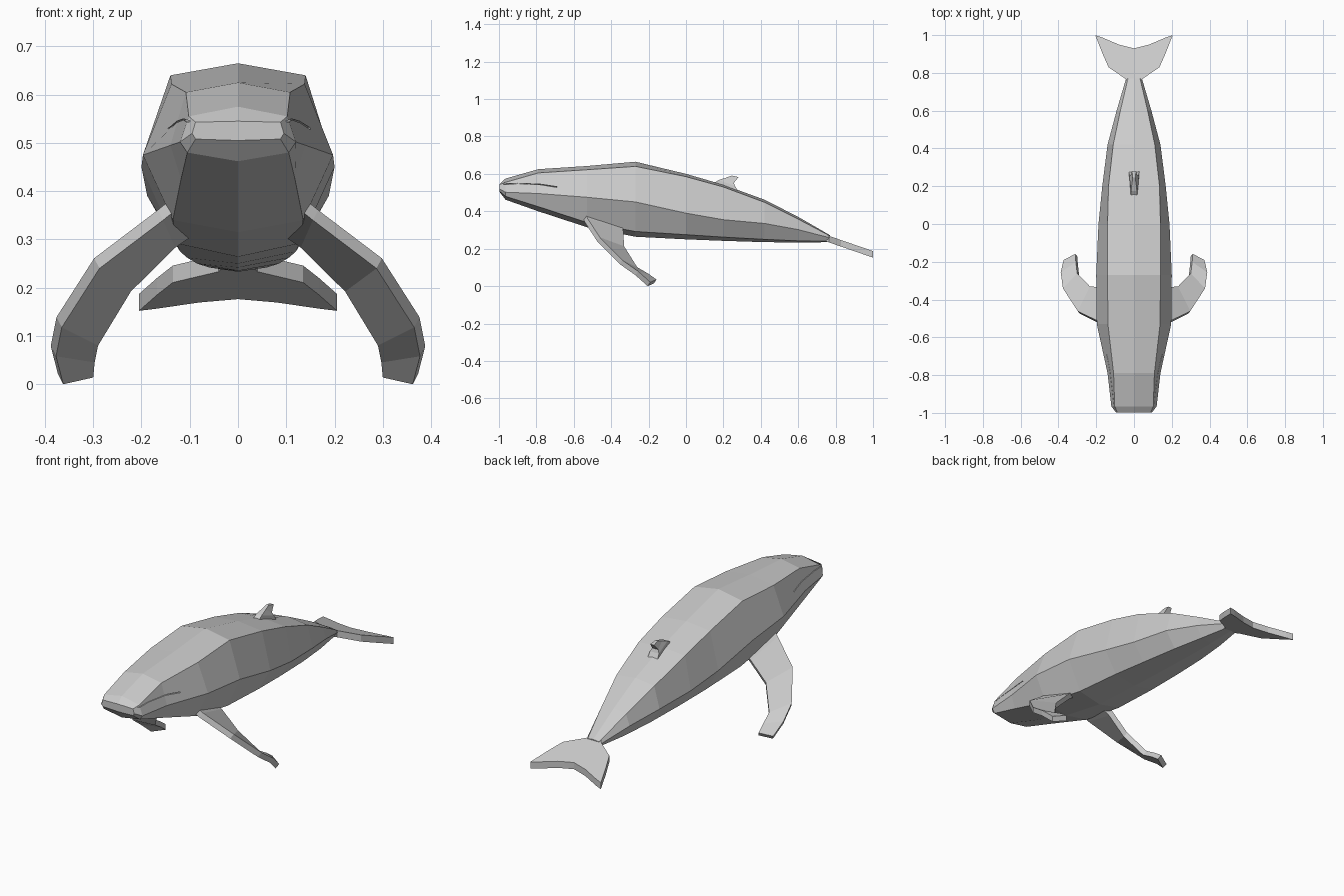
import bpy, bmesh
from mathutils import Vector


def make(name, rings):
    """Loft closed rings of equal length and cap both ends."""
    bm = bmesh.new()
    loops = [[bm.verts.new(p) for p in r] for r in rings]
    n = len(loops[0])
    for a, b in zip(loops, loops[1:]):
        for i in range(n):
            j = (i + 1) % n
            bm.faces.new((a[i], a[j], b[j], b[i]))
    bm.faces.new(loops[0])
    bm.faces.new(loops[-1])
    bmesh.ops.recalc_face_normals(bm, faces=bm.faces)
    me = bpy.data.meshes.new(name)
    bm.to_mesh(me)
    bm.free()
    ob = bpy.data.objects.new(name, me)
    bpy.context.collection.objects.link(ob)
    return ob


# Body: y, top z, shoulder x z, flank x z, belly x z, keel z
stations = [
    (-0.998, .545, .088, .543, .095, .520, .088, .508, .505),
    (-0.965, .575, .102, .555, .120, .502, .105, .480, .462),
    (-0.79, .625, .108, .605, .140, .495, .118, .425, .400),
    (-0.53, .642, .138, .622, .197, .475, .135, .340, .315),
    (-0.27, .665, .140, .640, .200, .450, .128, .292, .264),
    (0.00, .600, .140, .585, .188, .390, .120, .275, .250),
    (0.20, .542, .135, .530, .168, .355, .105, .262, .242),
    (0.42, .462, .110, .448, .140, .335, .085, .250, .235),
    (0.60, .370, .072, .358, .092, .302, .060, .242, .233),
    (0.77, .272, .032, .268, .042, .258, .030, .240, .235),
]


def body_ring(s):
    y, zt, xs, zs, xm, zm, xl, zl, zb = s
    half = [(xs, zs), (xm, zm), (xl, zl)]
    return ([(0, y, zt)] + [(x, y, z) for x, z in half] + [(0, y, zb)]
            + [(-x, y, z) for x, z in reversed(half)])


body = make("body", [body_ring(s) for s in stations])

# Mouth slits: thin wedges cut into both sides of the head
slit = [(.095, -0.975, .545), (.112, -0.90, .549),
        (.122, -0.78, .544), (.140, -0.69, .530)]
for side in (1, -1):
    rings = [[(side * (x - .012), y, z), (side * (x + .05), y, z + .005),
              (side * (x + .05), y, z - .007)] for x, y, z in slit]
    cutter = make("mouth_cutter", rings)
    cutter.hide_render = True
    cutter.hide_set(True)
    mod = body.modifiers.new("mouth", 'BOOLEAN')
    mod.operation = 'DIFFERENCE'
    mod.solver = 'EXACT'
    mod.object = cutter

# Flippers: leading and trailing edge pairs along the span
edges = [
    ((.100, -0.56, .385), (.070, -0.36, .325)),
    ((.155, -0.54, .340), (.130, -0.35, .283)),
    ((.287, -0.475, .240), (.222, -0.345, .192)),
    ((.365, -0.355, .118), (.290, -0.275, .080)),
    ((.377, -0.270, .058), (.297, -0.215, .045)),
    ((.362, -0.205, .000), (.300, -0.172, .014)),
]
up = Vector((.011, .014, .021))
for side, label in ((1, "left"), (-1, "right")):
    rings = []
    for lead, trail in edges:
        a, b = Vector(lead), Vector(trail)
        rings.append([(side * p.x, p.y, p.z) for p in (a, b, b + up, a + up)])
    make("flipper_" + label, rings)

# Tail fluke: outline sloping down to the rear, notched in the middle
half = [(.028, .72), (.040, .765), (.135, .83), (.168, .905),
        (.205, 1.0), (.170, .988), (.080, .950)]
outline = half + [(0, .93)] + [(-x, y) for x, y in reversed(half)]


def fluke_z(y):
    return .270 - .345 * (y - .76)


make("tail_fluke", [[(x, y, fluke_z(y) - t) for x, y in outline]
                    for t in (0, .035)])

# Dorsal fin: swept-back stack of sections, (front y, z), (rear y, z), half width
fin = [((.14, .545), (.290, .490), .030),
       ((.175, .567), (.262, .535), .026),
       ((.215, .580), (.256, .552), .018),
       ((.245, .591), (.281, .583), .011)]
make("dorsal_fin", [[(-w * .6, f[0], f[1]), (w * .6, f[0], f[1]),
                     (w, r[0], r[1]), (-w, r[0], r[1])] for f, r, w in fin])
